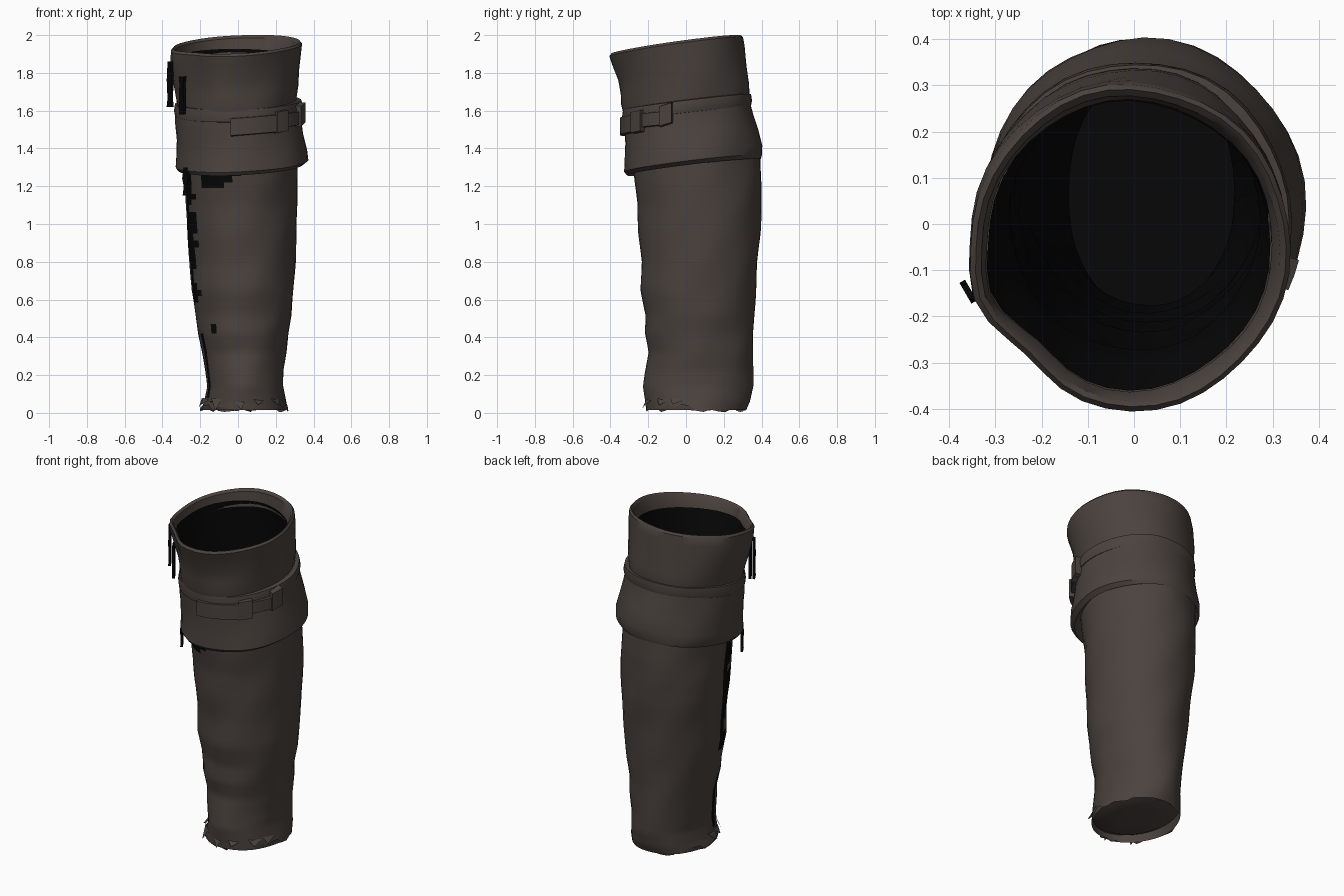
import bpy, bmesh, math, random

if "Cube" in bpy.data.objects:
    bpy.data.objects.remove(bpy.data.objects["Cube"])
random.seed(4)
N = 40


def mat(name, c):
    m = bpy.data.materials.new(name)
    m.diffuse_color = (*c, 1)
    m.use_nodes = True
    m.node_tree.nodes["Principled BSDF"].inputs["Base Color"].default_value = m.diffuse_color
    return m


LEATHER = mat("worn brown leather", (0.070, 0.055, 0.048))
DARK = mat("dark lining", (0.002, 0.002, 0.002))


def finish(name, bm, smooth=35, mats=(LEATHER, DARK), normals=True):
    if normals:
        bmesh.ops.recalc_face_normals(bm, faces=bm.faces)
    me = bpy.data.meshes.new(name)
    bm.to_mesh(me)
    bm.free()
    for m in mats:
        me.materials.append(m)
    ob = bpy.data.objects.new(name, me)
    bpy.context.collection.objects.link(ob)
    bpy.context.view_layer.objects.active = ob
    ob.select_set(True)
    bpy.ops.object.shade_smooth_by_angle(angle=math.radians(smooth))
    ob.select_set(False)
    return ob


def wrinkle(a, z):
    return math.sin(3 * a + 7 * z) * 0.4 + math.sin(6 * a - 15 * z + 1) * 0.6


def bump(a, centre, width):
    return math.exp(-((math.degrees(a) - centre) / width) ** 2)


def refine(rings, n):
    """Linear in-between rings."""
    out = []
    for r, s in zip(rings, rings[1:]):
        out += [tuple(p + (q - p) * i / n for p, q in zip(r, s)) for i in range(n)]
    return out + [rings[-1]]


def tube(name, rings, amp=0.012, inset=0.0, black=None, jag=0.0, closed=False, cap=False,
         flip=False, tx=0.0, corner=0.0):
    """Loft of offset ellipses; ring = (z, xmin, xmax, ymin, ymax, tilt along y)."""
    bm = bmesh.new()
    loops = []
    for i, (z, x0, x1, y0, y1, t) in enumerate(rings):
        loop = []
        c = corner * min(1, max(0, (z - 1.6) / 0.25))
        for k in range(N):
            a = 2 * math.pi * k / N
            # wrinkles, plus a pulled corner and flat side at the front left
            w = 1 + amp * wrinkle(a, z) + c * (0.05 * bump(a, 198, 14) - 0.08 * bump(a, 226, 18))
            x = (x0 + x1) / 2 + ((x1 - x0) / 2 - inset) * math.cos(a) * w
            y = (y0 + y1) / 2 + ((y1 - y0) / 2 - inset) * math.sin(a) * w
            dz = random.uniform(0, jag) if i == 0 else 0
            loop.append(bm.verts.new((x, y, z + t * y + tx * x + dz)))
        loops.append(loop)
    pairs = list(zip(loops, loops[1:]))
    if closed:
        pairs.append((loops[-1], loops[0]))
    for lo, hi in pairs:
        for k in range(N):
            j = (k + 1) % N
            f = bm.faces.new((lo[k], lo[j], hi[j], hi[k]))
            if black and black((k + 0.5) * 360 / N, f.calc_center_median().z):
                f.material_index = 1
    if cap:
        bm.faces.new(loops[0][::-1])
    if flip:
        bmesh.ops.reverse_faces(bm, faces=bm.faces)
    return finish(name, bm, normals=closed)


SHAFT = [
    (0.00, -0.20, 0.265, -0.21, 0.315, 0),
    (0.06, -0.18, 0.255, -0.215, 0.34, 0),
    (0.14, -0.165, 0.24, -0.225, 0.355, 0),
    (0.22, -0.175, 0.24, -0.215, 0.355, 0),
    (0.32, -0.19, 0.255, -0.20, 0.355, 0),
    (0.42, -0.21, 0.265, -0.22, 0.355, 0),
    (0.52, -0.225, 0.285, -0.215, 0.36, 0),
    (0.65, -0.245, 0.295, -0.24, 0.37, 0),
    (0.80, -0.255, 0.305, -0.235, 0.38, 0),
    (0.95, -0.27, 0.31, -0.25, 0.395, 0),
    (1.10, -0.278, 0.313, -0.255, 0.40, 0),
    (1.22, -0.28, 0.313, -0.275, 0.40, 0),
    (1.36, -0.29, 0.313, -0.29, 0.39, 0),
]


# worn-through patches: ragged front left seam, and one just under the cuff
def worn(a, z):
    rag = 5 * math.sin(23 * z) + 3 * math.sin(51 * z)
    if z > 1.2 and 227 < a < 266 - (1.27 - z) * 200:
        return True
    if 0.95 < z < 1.05 and 190 < a < 220:
        return True
    if 0.6 < z < 1.3:
        return 189 < a < 206 + rag
    if 0.43 < z < 0.47:
        return 228 < a < 238
    return 0.08 < z < 0.45 and 198 < a < 208


tube("shaft", refine(SHAFT, 4), black=worn, jag=0.05)

# slightly rounded sole closing the bottom
bm = bmesh.new()
rows = [[bm.verts.new((0.035 + 0.215 * s * math.cos(2 * math.pi * k / N),
                       0.06 + 0.275 * s * math.sin(2 * math.pi * k / N), z)) for k in range(N)]
        for s, z in ((1, 0.06), (0.8, 0.035), (0.4, 0.025))]
for lo, hi in zip(rows, rows[1:]):
    for k in range(N):
        bm.faces.new((lo[k], hi[k], hi[(k + 1) % N], lo[(k + 1) % N]))
bm.faces.new(rows[-1][::-1])
finish("sole", bm, normals=False)

# dark inside
tube("lining", [(0.07,) + SHAFT[1][1:]] + SHAFT[2:] + [
    (1.60, -0.29, 0.295, -0.295, 0.32, 0.10),
    (1.72, -0.315, 0.305, -0.325, 0.32, 0.10),
    (1.89, -0.338, 0.318, -0.38, 0.288, 0.14)],
    inset=0.022, cap=True, flip=True, corner=1)
for p in bpy.data.objects["lining"].data.polygons:
    p.material_index = 1

# lower cuff wrapped around the shaft
tube("lower_cuff", [
    (1.34, -0.285, 0.31, -0.285, 0.385, 0.10),
    (1.295, -0.315, 0.345, -0.315, 0.395, 0.12),
    (1.315, -0.33, 0.372, -0.33, 0.40, 0.12),
    (1.37, -0.328, 0.368, -0.325, 0.40, 0.11),
    (1.46, -0.325, 0.348, -0.32, 0.378, 0.11),
    (1.54, -0.33, 0.335, -0.325, 0.355, 0.12),
    (1.59, -0.33, 0.33, -0.325, 0.345, 0.12),
    (1.61, -0.30, 0.305, -0.305, 0.325, 0.12)], amp=0.014, tx=0.05)

# strap running right round, higher at the back
tube("strap", [
    (1.575, -0.30, 0.30, -0.31, 0.325, 0.12),
    (1.58, -0.33, 0.335, -0.335, 0.345, 0.12),
    (1.61, -0.335, 0.342, -0.34, 0.352, 0.12),
    (1.645, -0.33, 0.335, -0.335, 0.348, 0.12),
    (1.65, -0.30, 0.30, -0.31, 0.325, 0.12)], amp=0.012, closed=True, tx=0.03)

# flared upper cuff, folded over at the rim
tube("upper_cuff", [
    (1.60, -0.31, 0.305, -0.33, 0.33, 0.08),
    (1.66, -0.32, 0.31, -0.345, 0.34, 0.08),
    (1.72, -0.33, 0.32, -0.345, 0.335, 0.09),
    (1.80, -0.345, 0.325, -0.355, 0.32, 0.11),
    (1.90, -0.355, 0.335, -0.39, 0.31, 0.13),
    (1.945, -0.352, 0.338, -0.405, 0.303, 0.14),
    (1.958, -0.34, 0.328, -0.395, 0.292, 0.14),
    (1.945, -0.328, 0.315, -0.382, 0.278, 0.14),
    (1.86, -0.318, 0.30, -0.36, 0.268, 0.14)], amp=0.012, tx=0.05, corner=1)


def band(name, a0, a1, z0, z1, slope, out, steps=5):
    """Curved raised block following the lower cuff between two angles."""
    bm = bmesh.new()
    secs = []
    for i in range(steps + 1):
        u = i / steps
        a = math.radians(a0 + (a1 - a0) * u)
        s = []
        for r, z in ((-0.03, z0), (out, z0 + 0.008), (out, z1 - 0.008), (-0.03, z1)):
            s.append(bm.verts.new((0.005 + (0.335 + r) * math.cos(a),
                                   0.01 + (0.335 + r) * math.sin(a), z + slope * u)))
        secs.append(s)
    for s, t in zip(secs, secs[1:]):
        for k in range(4):
            bm.faces.new((s[k], t[k], t[(k + 1) % 4], s[(k + 1) % 4]))
    bm.faces.new(secs[0])
    bm.faces.new(secs[-1][::-1])
    return finish(name, bm)


# front strap end, keeper loop and buckle
band("strap_end", -97, -56, 1.46, 1.565, 0.02, 0.025)
band("strap_tail", -58, -18, 1.50, 1.585, 0.02, 0.016)
band("keeper_loop", -56, -44, 1.475, 1.60, 0.01, 0.03, 2)
band("buckle", -25, -14, 1.51, 1.63, 0.02, 0.028, 2)


# torn dark strips hanging at the front left
def strip(name, x, y, ztop, zbot, w):
    bm = bmesh.new()
    dx, dy = -0.5 * w, 0.86 * w
    rows = []
    for i in range(6):
        z = ztop + (zbot - ztop) * i / 5
        h = random.uniform(0.55, 1)
        rows.append([bm.verts.new((x + sx * dx * h + ox, y + sx * dy * h + oy, z))
                     for sx, ox, oy in ((-1, 0, 0), (1, 0, 0), (1, .012, .007), (-1, .012, .007))])
    for s, t in zip(rows, rows[1:]):
        for k in range(4):
            bm.faces.new((s[k], s[(k + 1) % 4], t[(k + 1) % 4], t[k]))
    bm.faces.new(rows[0])
    bm.faces.new(rows[-1])
    finish(name, bm, mats=(DARK,))


strip("torn_strip_outer", -0.365, -0.15, 1.86, 1.62, 0.028)
strip("torn_strip_inner", -0.30, -0.205, 1.78, 1.58, 0.032)
strip("torn_strip_lower", -0.28, -0.155, 1.30, 1.15, 0.032)

# ragged flaps around the bottom hem
bm = bmesh.new()
for a in (188, 203, 228, 262, 290, 318, 338):
    a = math.radians(a)
    p = []
    for da, r, z in ((-0.17, 0.98, 0.08), (0.17, 0.98, 0.07),
                     (random.uniform(-.1, .1), 1.08, random.uniform(0.01, 0.05))):
        p.append(bm.verts.new((0.033 + 0.228 * r * math.cos(a + da),
                               0.055 + 0.27 * r * math.sin(a + da), z)))
    bm.faces.new(p[::-1])
    bm.faces.new([bm.verts.new(v.co * 0.99) for v in p])
finish("ragged_hem", bm, normals=False)
